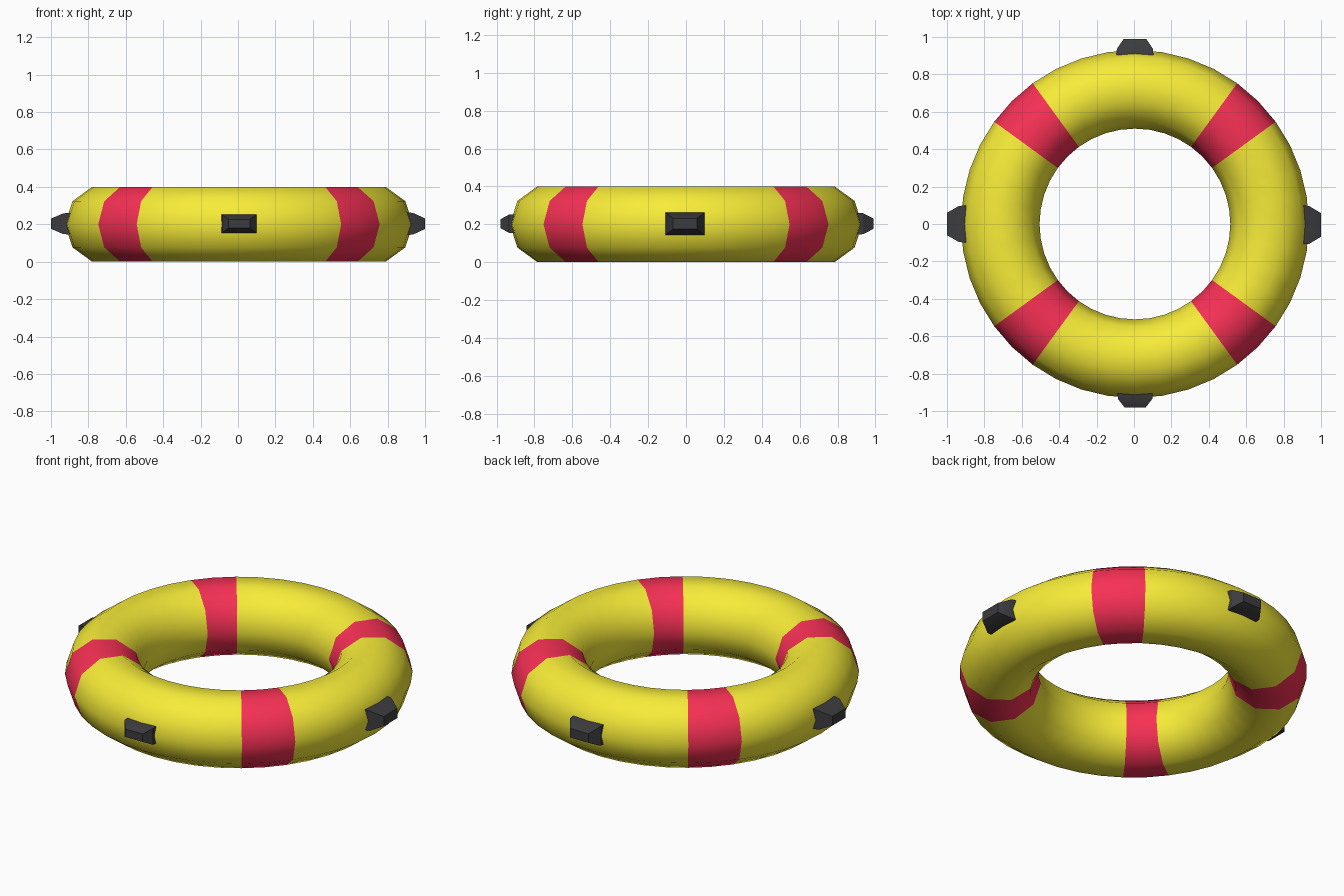
import bpy, bmesh, math
from mathutils import Matrix, Vector

if "Cube" in bpy.data.objects:
    bpy.data.objects.remove(bpy.data.objects["Cube"])


def material(name, colour):
    m = bpy.data.materials.new(name)
    m.diffuse_color = colour
    m.use_nodes = True
    m.node_tree.nodes["Principled BSDF"].inputs["Base Color"].default_value = m.diffuse_color
    return m


YELLOW = material("yellow", (0.93, 0.84, 0.04, 1))
RED = material("red", (0.93, 0.03, 0.09, 1))
BLACK = material("dark_rubber", (0.045, 0.045, 0.05, 1))

CX, CZ = 0.005, 0.2          # ring centre
MAJOR, MINOR = 0.72, 0.21
SEGS, SIDES = 40, 10


def make_object(name, bm, mats):
    bmesh.ops.recalc_face_normals(bm, faces=bm.faces)
    mesh = bpy.data.meshes.new(name)
    bm.to_mesh(mesh)
    bm.free()
    for m in mats:
        mesh.materials.append(m)
    ob = bpy.data.objects.new(name, mesh)
    bpy.context.collection.objects.link(ob)
    return ob


def smooth(ob, degrees):
    bpy.ops.object.select_all(action='DESELECT')
    ob.select_set(True)
    bpy.context.view_layer.objects.active = ob
    bpy.ops.object.shade_smooth_by_angle(angle=math.radians(degrees))


# Float ring: ten-sided tube, with four red bands on the diagonals
bm = bmesh.new()
rings = []
for i in range(SEGS):
    a = math.tau * i / SEGS
    ring = []
    for j in range(SIDES):
        b = math.tau * j / SIDES
        r = MAJOR + MINOR * math.cos(b)
        z = CZ + MINOR * math.sin(b)
        ring.append(bm.verts.new((CX + r * math.cos(a), r * math.sin(a), z)))
    rings.append(ring)
for i in range(SEGS):
    p, q = rings[i], rings[(i + 1) % SEGS]
    for j in range(SIDES):
        k = (j + 1) % SIDES
        f = bm.faces.new((p[j], q[j], q[k], p[k]))
        f.material_index = 1 if i % 10 in (4, 5) else 0
smooth(make_object("float_ring", bm, [YELLOW, RED]), 60)


# Rope blocks: tapered pads lofted outwards from the ring
def rope_block(name, angle, tip, half_w, half_h, shift):
    bm = bmesh.new()
    layers = []
    for r, w, h in ((0.87, 1.0, 1.0), (0.935, 0.97, 0.92), (tip, 0.6, 0.45)):
        layers.append([bm.verts.new((r, shift + sy * half_w * w, CZ + 0.003 + sz * half_h * h))
                       for sy, sz in ((-1, -1), (1, -1), (1, 1), (-1, 1))])
    bm.faces.new(layers[0])
    bm.faces.new(layers[-1])
    for lo, hi in zip(layers, layers[1:]):
        for j in range(4):
            k = (j + 1) % 4
            bm.faces.new((lo[j], lo[k], hi[k], hi[j]))
    bmesh.ops.rotate(bm, verts=bm.verts, cent=Vector(),
                     matrix=Matrix.Rotation(math.radians(angle), 3, 'Z'))
    smooth(make_object(name, bm, [BLACK]), 30)


rope_block("rope_block_right", 0, 1.0, 0.105, 0.063, -0.005)
rope_block("rope_block_back", 90, 0.99, 0.1, 0.06, -0.005)
rope_block("rope_block_left", 180, 1.0, 0.1, 0.06, 0.0)
rope_block("rope_block_front", 270, 0.98, 0.095, 0.052, 0.006)
